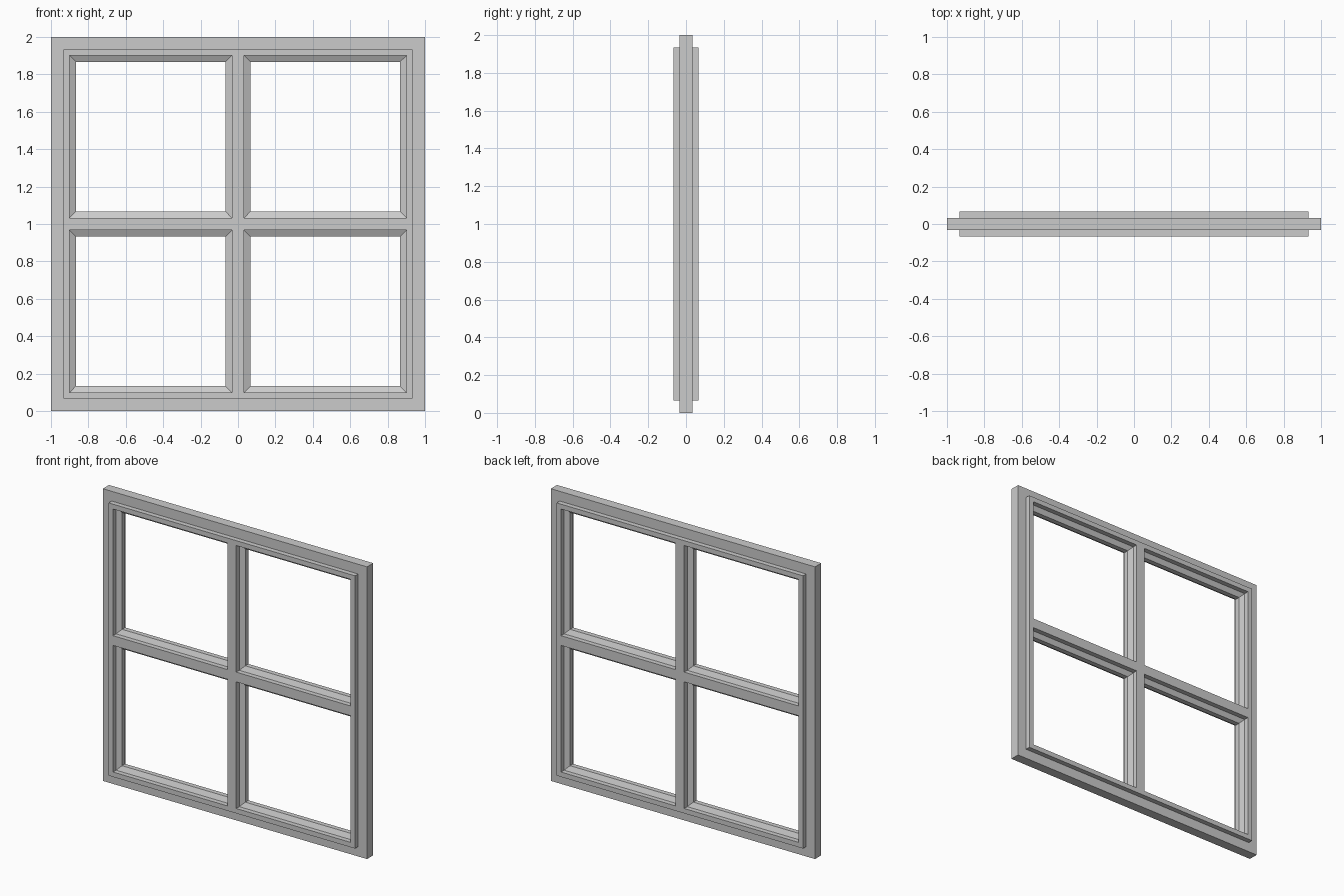
import bpy
import bmesh

if "Cube" in bpy.data.objects:
    bpy.data.objects.remove(bpy.data.objects["Cube"])

U = 1 / 30  # base module: 2 units = 60 modules


def quarter_part(name, loops):
    """Loft square loops (lo, hi, y) of the upper right quarter, then mirror in x and z."""
    bm = bmesh.new()
    rings = []
    for lo, hi, y in loops:
        corners = ((lo, lo), (hi, lo), (hi, hi), (lo, hi))
        rings.append([bm.verts.new((x * U, y * U, z * U)) for x, z in corners])
    for k, a in enumerate(rings):
        n = (k + 1) % len(rings)
        b = rings[n]
        on_axis = loops[k][0] == 0 and loops[n][0] == 0
        for i in range(4):
            if on_axis and i in (0, 3):  # nothing on the mirror planes
                continue
            j = (i + 1) % 4
            bm.faces.new((a[i], a[j], b[j], b[i]))
    loose = [v for v in bm.verts if not v.link_faces]
    bmesh.ops.delete(bm, geom=loose, context='VERTS')
    mesh = bpy.data.meshes.new(name)
    bm.to_mesh(mesh)
    bm.free()
    obj = bpy.data.objects.new(name, mesh)
    obj.location.z = 1
    bpy.context.collection.objects.link(obj)
    mirror = obj.modifiers.new("mirror", 'MIRROR')
    mirror.use_axis = (True, False, True)
    return obj


# Thin outer casing
quarter_part("outer_frame", [(0, 30, -1), (0, 28, -1), (0, 28, 1), (0, 30, 1)])

# Thicker sash with crossing bars; each pane opening steps in with a bevelled lip
front = [(0, 28, -2), (1, 27, -2), (1, 27, -1), (2, 26, -0.5)]
back = [(lo, hi, -y) for lo, hi, y in reversed(front)]
quarter_part("sash_and_glazing_bars", front + back)
